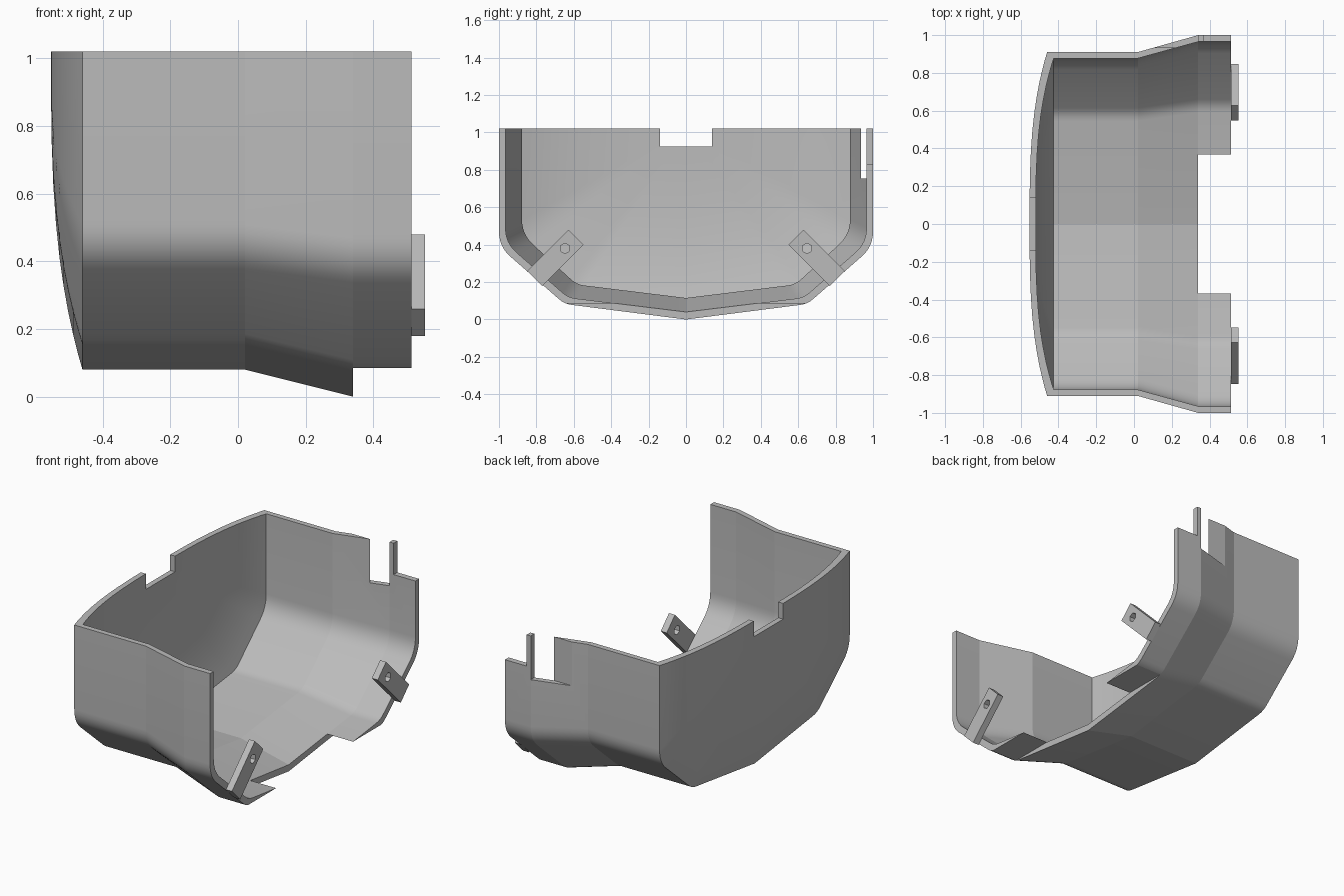
import bpy, bmesh, math
from mathutils import Vector, Matrix

if "Cube" in bpy.data.objects:
    bpy.data.objects.remove(bpy.data.objects["Cube"])

TOP = 1.02
grey = bpy.data.materials.new("plain grey")
grey.use_nodes = True
COLOUR = (0.5, 0.5, 0.5, 1)
grey.diffuse_color = COLOUR
grey.node_tree.nodes["Principled BSDF"].inputs["Base Color"].default_value = COLOUR


def make_object(name, bm):
    bmesh.ops.recalc_face_normals(bm, faces=bm.faces)
    mesh = bpy.data.meshes.new(name)
    bm.to_mesh(mesh)
    bm.free()
    mesh.materials.append(grey)
    obj = bpy.data.objects.new(name, mesh)
    bpy.context.collection.objects.link(obj)
    return obj


def activate(obj):
    bpy.ops.object.select_all(action='DESELECT')
    obj.select_set(True)
    bpy.context.view_layer.objects.active = obj


def box(name, x, y, z):
    bm = bmesh.new()
    bmesh.ops.create_cube(bm, size=1)
    for v in bm.verts:
        v.co = [r[0] if c < 0 else r[1] for c, r in zip(v.co, (x, y, z))]
    return make_object(name, bm)


def cut(obj, cutter):
    mod = obj.modifiers.new("cut", 'BOOLEAN')
    mod.operation = 'DIFFERENCE'
    mod.solver = 'EXACT'
    mod.object = cutter
    activate(obj)
    bpy.ops.object.modifier_apply(modifier=mod.name)
    bpy.data.objects.remove(cutter)


def fillet(before, corner, after, reach, steps):
    a = corner + (before - corner).normalized() * reach
    b = corner + (after - corner).normalized() * reach
    return [a.lerp(corner, t).lerp(corner.lerp(b, t), t)
            for t in (i / steps for i in range(steps + 1))]


def section(side, knuckle, keel):
    """Tub cross-section in y and z, from the left rim round to the right rim."""
    rim, a, b, c = (Vector(p) for p in ((side[0], TOP), side, knuckle, (0, keel)))
    half = [rim] + fillet(rim, a, b, 0.08, 6) + fillet(a, b, c, 0.04, 4)
    return half + [c] + [Vector((-p.x, p.y)) for p in reversed(half)]


def skin(bm, wide, narrow, back_x, bulge):
    """One surface of the shell: straight end, taper, body, domed back."""
    stations = [(0.513, wide, 1), (0.34, wide, 1), (0.02, narrow, 1), (back_x, narrow, 1)]
    for s in (0.95, 0.89, 0.82, 0.74, 0.65, 0.54, 0.42, 0.29, 0.15):
        stations.append((back_x - bulge * (1 - s ** 3), narrow, s))
    rings = [[bm.verts.new((x, p.x * s, TOP + (p.y - TOP) * s)) for p in prof]
             for x, prof, s in stations]
    for r, q in zip(rings, rings[1:]):
        for i in range(len(r) - 1):
            bm.faces.new((r[i], r[i + 1], q[i + 1], q[i]))
    bm.faces.new(rings[-1])
    return rings


# Shell: outer and inner skins joined along the rim and the open end
bm = bmesh.new()
outer = skin(bm, section((1, 0.39), (0.65, 0.083), 0.0),
             section((0.91, 0.43), (0.6, 0.16), 0.08), -0.46, 0.093)
inner = skin(bm, section((0.965, 0.41), (0.63, 0.117), 0.04),
             section((0.877, 0.455), (0.585, 0.187), 0.115), -0.425, 0.095)


def rim_path(rings):
    return [r[0] for r in rings] + [r[-1] for r in reversed(rings)]


for path_a, path_b in ((rim_path(outer), rim_path(inner)), (outer[0], inner[0])):
    for i in range(len(path_a) - 1):
        bm.faces.new((path_a[i], path_a[i + 1], path_b[i + 1], path_b[i]))
shell = make_object("shell", bm)

# Notches: back rim, floor lip, left wall slot and lowered left corner
cut(shell, box("back_notch", (-0.8, -0.35), (-0.14, 0.14), (0.925, 1.3)))
cut(shell, box("lip_notch", (0.34, 0.7), (-0.9, 0.9), (-0.2, 0.085)))
cut(shell, box("wall_slot", (0.05, 0.34), (0.935, 1.2), (0.755, 1.3)))
cut(shell, box("corner_step", (0.367, 0.7), (0.9, 1.2), (0.83, 1.3)))
activate(shell)
bpy.ops.object.shade_smooth_by_angle(angle=math.radians(12))

# Slanted mounting tabs with a hexagonal hole
for name, side in (("left_tab", 1), ("right_tab", -1)):
    tab = box(name, (0.513, 0.553), (-0.156, 0.156), (-0.056, 0.056))
    tab.data.transform(Matrix.Translation((0, side * 0.698, 0.33))
                       @ Matrix.Rotation(-side * math.pi / 4, 4, 'X'))
    bm = bmesh.new()
    bmesh.ops.create_cone(bm, cap_ends=True, segments=6, radius1=0.028, radius2=0.028,
                          depth=0.2, matrix=Matrix.Translation((0.53, side * 0.647, 0.38))
                          @ Matrix.Rotation(math.pi / 2, 4, 'Y')
                          @ Matrix.Rotation(math.pi / 6, 4, 'Z'))
    cut(tab, make_object("hole", bm))
